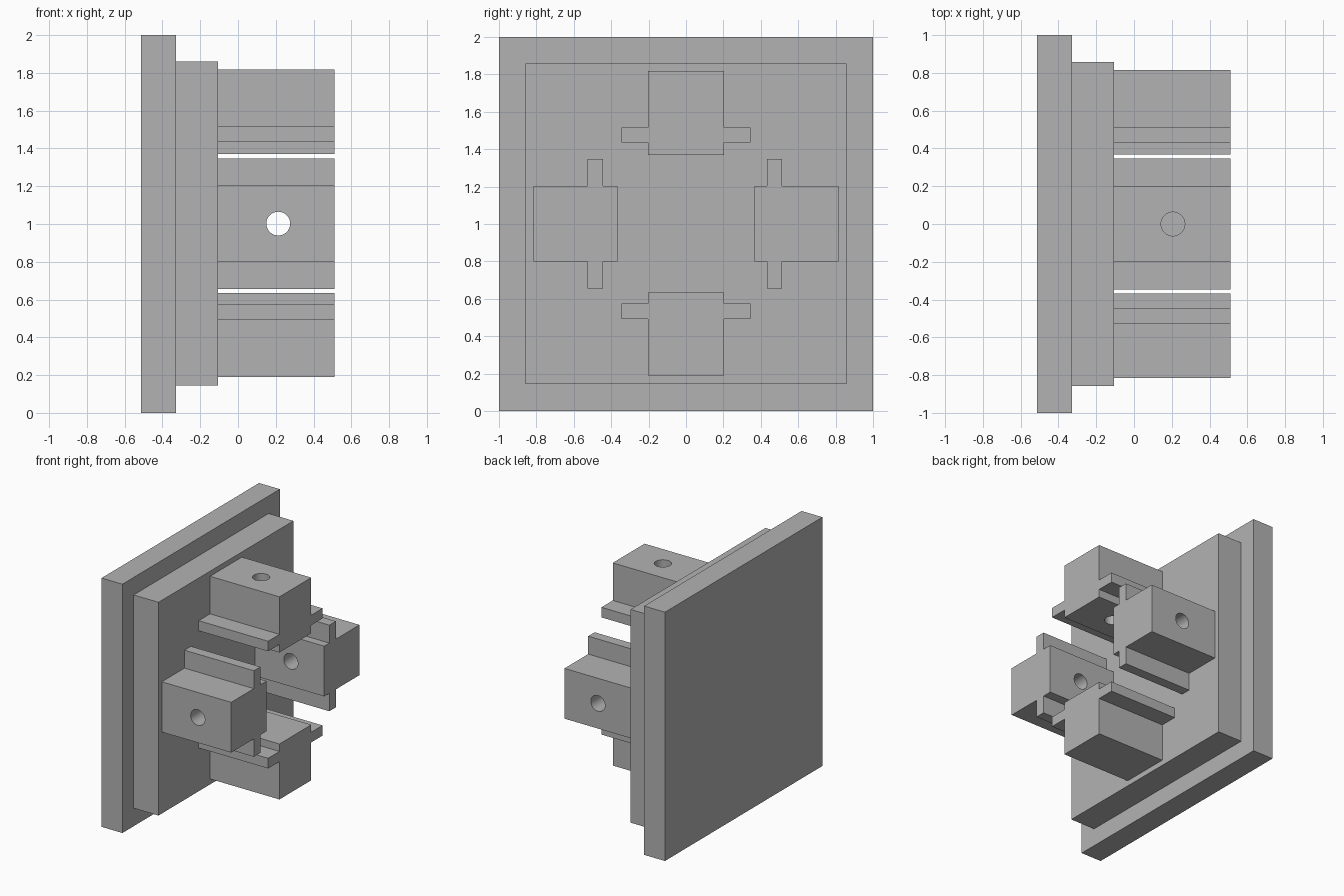
import bpy
import bmesh
from math import radians
from mathutils import Matrix, Vector

cube = bpy.data.objects.get("Cube")
if cube:
    bpy.data.objects.remove(cube, do_unlink=True)

grey = bpy.data.materials.new("plain_grey")
grey.use_nodes = True
colour = (0.45, 0.45, 0.45, 1)
grey.diffuse_color = colour
grey.node_tree.nodes["Principled BSDF"].inputs["Base Color"].default_value = colour

CENTRE = 1.002      # height of the axis the clamps sit around
FRONT, FACE = 0.51, -0.107


def finish(bm, name):
    bmesh.ops.recalc_face_normals(bm, faces=bm.faces)
    mesh = bpy.data.meshes.new(name)
    bm.to_mesh(mesh)
    bm.free()
    mesh.materials.append(grey)
    obj = bpy.data.objects.new(name, mesh)
    bpy.context.collection.objects.link(obj)
    return obj


def plate(name, x0, x1, half, z):
    bm = bmesh.new()
    bmesh.ops.create_cube(bm, size=1)
    bmesh.ops.scale(bm, vec=(x1 - x0, 2 * half, 2 * half), verts=bm.verts)
    bmesh.ops.translate(bm, vec=((x0 + x1) / 2, 0, z), verts=bm.verts)
    return finish(bm, name)


def clamp(name, angle, inner, outer, wing_in, wing_out, hole_x):
    """Block with two side wings, drilled through along its radial direction."""
    turn = Matrix.Translation((0, 0, CENTRE)) @ Matrix.Rotation(radians(angle), 4, "X")
    body, wing = 0.202, 0.346
    half = [(body, inner), (body, wing_in), (wing, wing_in),
            (wing, wing_out), (body, wing_out), (body, outer)]
    outline = half + [(-u, v) for u, v in reversed(half)]
    bm = bmesh.new()
    face = bm.faces.new([bm.verts.new((FACE, u, v)) for u, v in outline])
    new = bmesh.ops.extrude_face_region(bm, geom=[face])["geom"]
    moved = [v for v in new if isinstance(v, bmesh.types.BMVert)]
    bmesh.ops.translate(bm, vec=(FRONT - FACE, 0, 0), verts=moved)
    bm.transform(turn)
    obj = finish(bm, name)

    # drilled hole
    drill = bmesh.new()
    bmesh.ops.create_cone(drill, cap_ends=True, segments=48, radius1=0.063,
                          radius2=0.063, depth=1,
                          matrix=Matrix.Translation(Vector((hole_x, 0, 0.6))))
    drill.transform(turn)
    cutter = finish(drill, name + "_drill")
    mod = obj.modifiers.new("hole", "BOOLEAN")
    mod.operation, mod.solver, mod.object = "DIFFERENCE", "EXACT", cutter
    bpy.context.view_layer.objects.active = obj
    bpy.ops.object.modifier_apply(modifier=mod.name)
    bpy.data.objects.remove(cutter, do_unlink=True)

    bpy.ops.object.select_all(action="DESELECT")
    obj.select_set(True)
    bpy.ops.object.shade_smooth_by_angle(angle=radians(30))


# stepped backing
plate("back_plate", -0.513, -0.328, 1.0, 1.0)
plate("raised_plate", -0.328, FACE, 0.857, CENTRE)

# four clamps around the axis
clamp("upper_clamp", 0, 0.368, 0.816, 0.433, 0.514, 0.206)
clamp("front_clamp", 90, 0.367, 0.815, 0.445, 0.527, 0.213)
clamp("lower_clamp", 180, 0.367, 0.813, 0.427, 0.509, 0.206)
clamp("rear_clamp", 270, 0.367, 0.815, 0.432, 0.514, 0.213)
